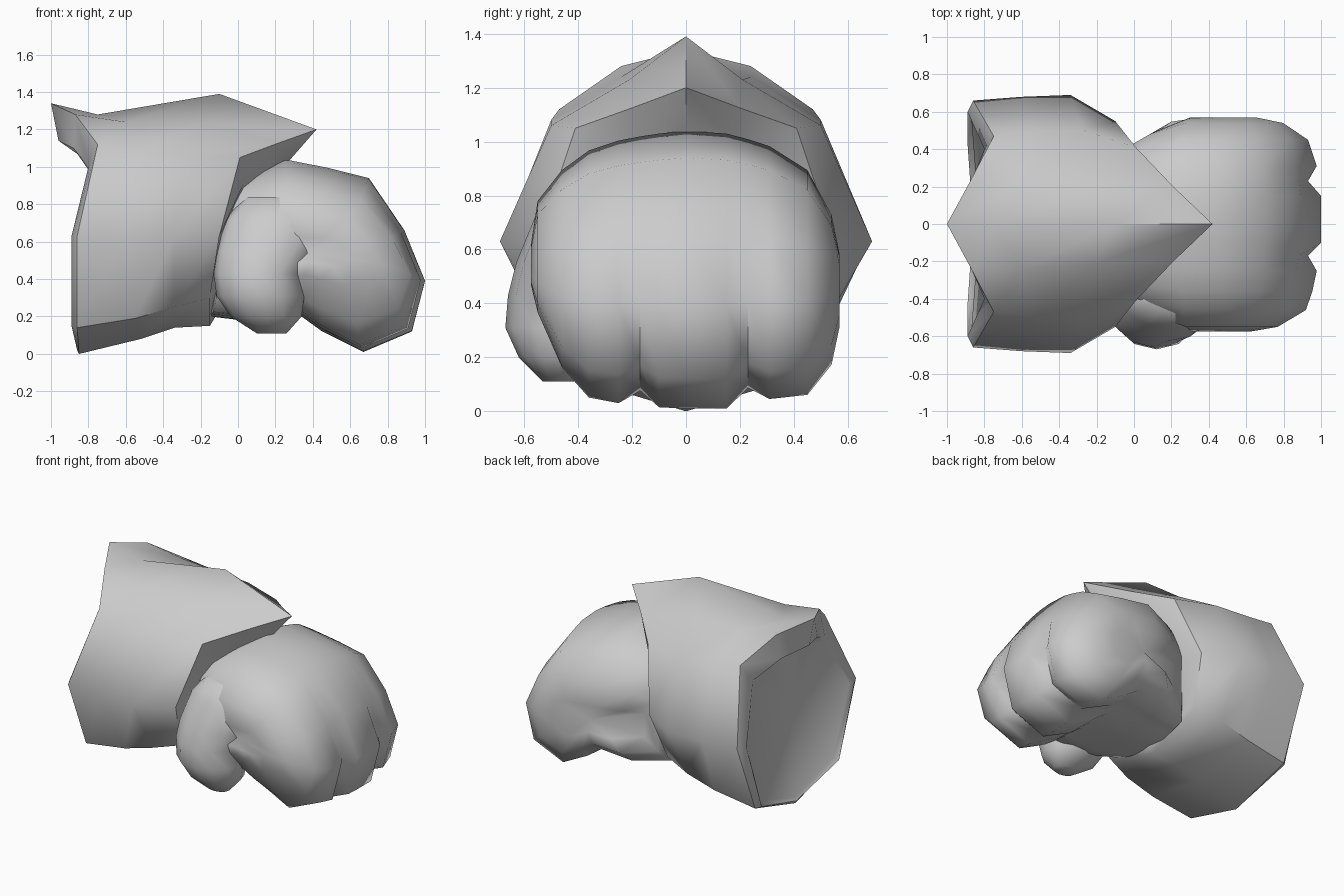
import bpy
import bmesh
import math
from mathutils import Vector

cube = bpy.data.objects.get("Cube")
if cube:
    bpy.data.objects.remove(cube)

grey = bpy.data.materials.new("plain grey")
grey.use_nodes = True
grey.diffuse_color = (0.6, 0.6, 0.6, 1)
grey.node_tree.nodes["Principled BSDF"].inputs["Base Color"].default_value = (0.6, 0.6, 0.6, 1)


def loft(name, rings, sharp_angle):
    """Skin closed rings of equal length and cap both ends."""
    bm = bmesh.new()
    rows = [[bm.verts.new(p) for p in ring] for ring in rings]
    for a, b in zip(rows, rows[1:]):
        for i in range(len(a)):
            k = (i + 1) % len(a)
            bm.faces.new((a[i], a[k], b[k], b[i]))
    for row in (rows[0], rows[-1]):
        mid = bm.verts.new(sum((v.co for v in row), Vector()) / len(row))
        for i in range(len(row)):
            bm.faces.new((row[i], row[(i + 1) % len(row)], mid))
    bmesh.ops.recalc_face_normals(bm, faces=bm.faces)
    mesh = bpy.data.meshes.new(name)
    bm.to_mesh(mesh)
    bm.free()
    mesh.materials.append(grey)
    obj = bpy.data.objects.new(name, mesh)
    bpy.context.collection.objects.link(obj)
    bpy.ops.object.select_all(action="DESELECT")
    obj.select_set(True)
    bpy.context.view_layer.objects.active = obj
    bpy.ops.object.shade_smooth_by_angle(angle=math.radians(sharp_angle))
    return obj


def mirror_ring(half):
    """Close a half ring, running top centre to bottom centre, across y = 0."""
    return half + [(x, -y, z) for x, y, z in reversed(half[1:-1])]


# Cuff: recessed back, rims at both ends, and a crest along the top
recess = [(-.79, 0, 1.06), (-.79, .2, 1.02), (-.79, .38, .97),
          (-.87, .57, .63), (-.86, .41, .17), (-.85, 0, .04)]
back_inner = [(-.96, 0, 1.14), (-.88, .2, 1.1), (-.8, .4, 1.0),
              (-.89, .6, .63), (-.89, .43, .15), (-.86, 0, .02)]
back_outer = [(-1, 0, 1.34), (-.87, .24, 1.28), (-.75, .47, 1.12),
              (-.86, .66, .63), (-.86, .46, .14), (-.85, 0, 0)]
rear = [(-.75, 0, 1.28), (-.6, .24, 1.24), (-.55, .5, 1.08),
        (-.6, .68, .63), (-.55, .47, .19), (-.52, 0, .08)]
crest = [(-.1, 0, 1.39), (-.2, .21, 1.23), (-.27, .5, 1.06),
         (-.34, .69, .63), (-.34, .47, .25), (-.34, 0, .14)]
front_outer = [(.42, 0, 1.2), (.21, .2, 1.125), (.01, .41, 1.05),
               (-.1, .55, .63), (-.15, .42, .3), (-.15, 0, .15)]
front_inner = [(.28, 0, 1.04), (.14, .18, .98), (.03, .36, .91),
               (-.1, .48, .63), (-.12, .37, .34), (-.12, 0, .2)]
loft("cuff", [mirror_ring(h) for h in
              (recess, back_inner, back_outer, rear, crest, front_outer, front_inner)], 50)

# Fist: curled profile repeated across the knuckles, pinched between fingers
profile = [(-.15, .85), (.02, .95), (.25, 1.04), (.48, .995), (.7, .94), (.89, .66),
           (1.0, .39), (.93, .12), (.67, .01), (.45, .12), (.34, .2), (.1, .17), (-.15, .2)]
# Each column: y, upper size, lower size, forward reach, pinch
columns = [(-.575, .2, .1, .35, 0), (-.55, .5, .3, .6, 0), (-.46, .72, .7, .86, 0),
           (-.36, .86, .92, .92, 0), (-.25, .93, .96, .96, 0), (-.17, .96, .97, .98, .1),
           (-.1, .98, .99, 1, 0), (0, 1, 1, 1, 0), (.15, .98, 1, 1, 0), (.23, .94, .95, .98, .1),
           (.31, .89, .93, .96, 0), (.45, .72, .9, .88, 0), (.54, .4, .68, .65, 0),
           (.57, .12, .4, .4, 0)]
fist_rings = []
for y, upper, lower, reach, pinch in columns:
    ring = []
    for x, z in profile:
        dip = pinch if x > .6 and z < .5 else 0
        px = .42 + (x - .42) * (reach - dip if x > .42 else reach ** .4)
        narrow = min(1, .87 + x * .9)
        ring.append((px, y * narrow, .52 + (z - .52) * ((upper if z > .52 else lower) - dip)))
    fist_rings.append(ring)
loft("fist", fist_rings, 70)

# Thumb: broad at the root, tapering to a stub beside the palm
thumb_sections = [(.84, .22, -.38, .18, .1), (.72, .22, -.4, .29, .16), (.55, .16, -.42, .28, .21),
                  (.43, .11, -.44, .24, .22), (.31, .12, -.46, .235, .21),
                  (.2, .15, -.46, .19, .16), (.11, .18, -.47, .08, .06)]
thumb_rings = [[(cx + rx * math.cos(i * math.tau / 12), cy + ry * math.sin(i * math.tau / 12), z)
                for i in range(12)] for z, cx, cy, rx, ry in thumb_sections]
loft("thumb", thumb_rings, 60)
